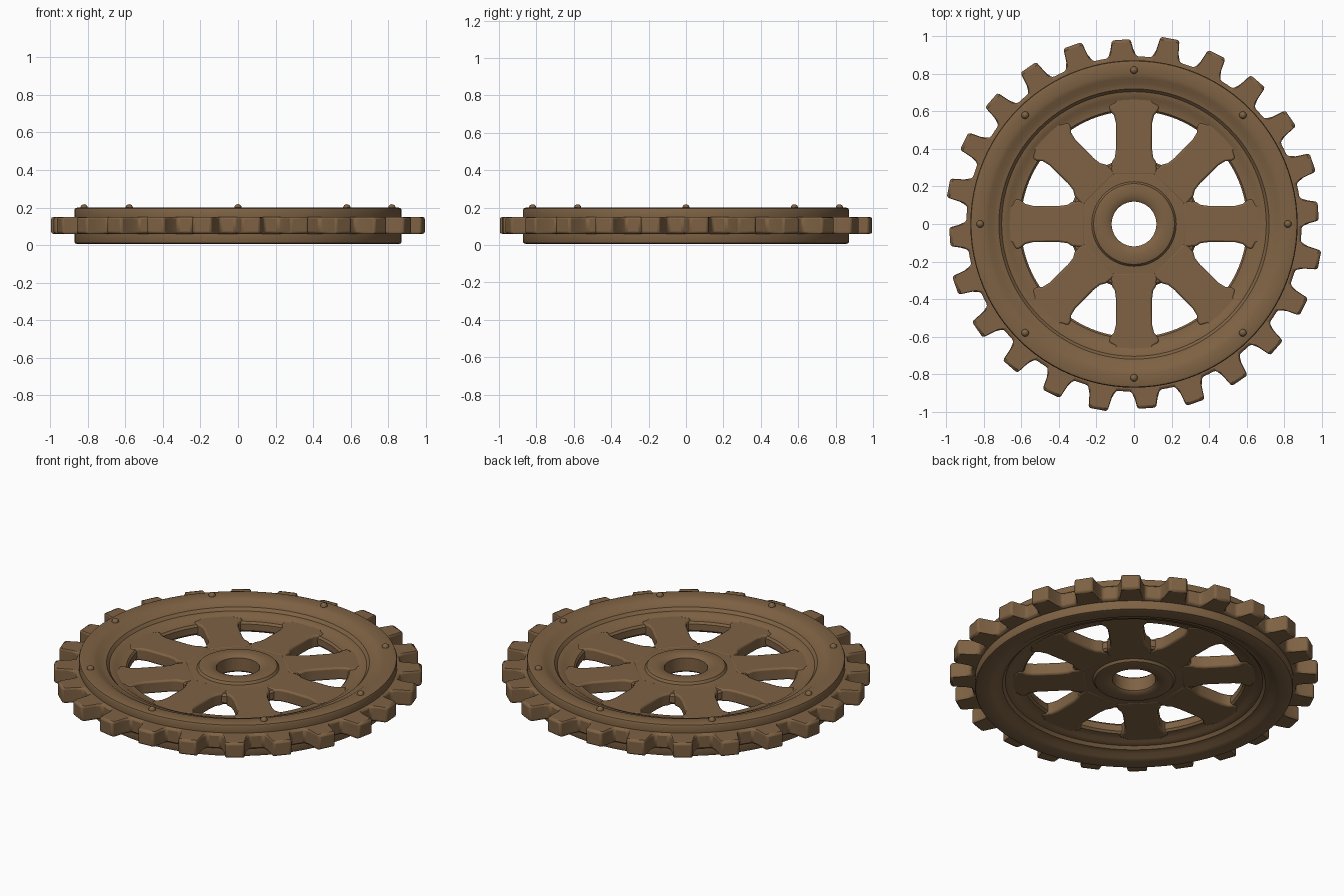
import bpy, bmesh, math

if "Cube" in bpy.data.objects:
    bpy.data.objects.remove(bpy.data.objects["Cube"])

mat = bpy.data.materials.new("worn_brown")
mat.diffuse_color = (0.21, 0.122, 0.057, 1)
mat.use_nodes = True
mat.node_tree.nodes["Principled BSDF"].inputs["Base Color"].default_value = mat.diffuse_color
TAU = 2 * math.pi
MID = 0.103


def finish(bm, name, bevel=0.0, angle=35):
    bmesh.ops.recalc_face_normals(bm, faces=bm.faces[:])
    me = bpy.data.meshes.new(name)
    bm.to_mesh(me)
    bm.free()
    ob = bpy.data.objects.new(name, me)
    bpy.context.collection.objects.link(ob)
    me.materials.append(mat)
    if bevel:
        m = ob.modifiers.new("soft_edges", 'BEVEL')
        m.width, m.segments, m.limit_method = bevel, 2, 'ANGLE'
    bpy.ops.object.select_all(action='DESELECT')
    ob.select_set(True)
    bpy.context.view_layer.objects.active = ob
    bpy.ops.object.shade_smooth_by_angle(angle=math.radians(angle))
    return ob


def lathe(name, half, n=96):
    """Upper half (r, z) profile, mirrored in z = MID and swept round z."""
    profile = half + [(r, 2 * MID - z) for r, z in reversed(half)]
    bm = bmesh.new()
    rings = [[bm.verts.new((r * math.cos(TAU * i / n), r * math.sin(TAU * i / n), z))
              for r, z in profile] for i in range(n)]
    k = len(profile)
    for i in range(n):
        a, b = rings[i], rings[(i + 1) % n]
        for j in range(k):
            bm.faces.new((a[j], b[j], b[(j + 1) % k], a[(j + 1) % k]))
    return finish(bm, name)


# Stepped rim, thin at its inner edge, same on both faces
lathe("rim", [(0.603, 0.122), (0.613, 0.134), (0.66, 0.138), (0.675, 0.149),
              (0.705, 0.153), (0.72, 0.170), (0.75, 0.175), (0.775, 0.192),
              (0.80, 0.198), (0.855, 0.20), (0.868, 0.196), (0.872, 0.187),
              (0.872, 0.155)])

# Hub plate where the spokes meet, and raised collar around the bore
lathe("hub_plate", [(0.14, 0.14), (0.30, 0.138), (0.335, 0.134), (0.346, 0.122)])
lathe("hub_collar", [(0.119, 0.142), (0.13, 0.152), (0.165, 0.157), (0.20, 0.156),
                     (0.215, 0.152), (0.226, 0.138)])

# Eight spokes, flared at both ends
half = [(0.26, 0.125), (0.33, 0.118), (0.355, 0.102), (0.40, 0.096), (0.54, 0.097),
        (0.58, 0.107), (0.605, 0.13), (0.63, 0.135), (0.65, 0.10), (0.70, 0.095)]
outline = half + [(x, -y) for x, y in reversed(half)]
for s in range(8):
    c, d = math.cos(TAU * s / 8), math.sin(TAU * s / 8)
    bm = bmesh.new()
    lo, hi = [[bm.verts.new((x * c - y * d, x * d + y * c, z)) for x, y in outline]
              for z in (MID - 0.037, MID + 0.037)]
    n = len(outline)
    bm.faces.new(lo)
    bm.faces.new(hi)
    for i in range(n):
        bm.faces.new((lo[i], lo[(i + 1) % n], hi[(i + 1) % n], hi[i]))
    finish(bm, f"spoke_{s + 1}", 0.01)

# Toothed ring of 24 teeth, those nearest the axes slightly worn down
tooth = [(-7.5, 0.893), (-4.9, 0.893), (-3.7, 0.935), (-2.9, 1.008),
         (2.9, 1.008), (3.7, 0.935), (4.9, 0.893)]
bm = bmesh.new()
cols = []
for t in range(24):
    for a, r in tooth:
        if t % 6 == 0 and r > 1:
            r = 0.985
        th = math.radians(4 + 15 * t + a)
        cols.append([bm.verts.new((q * math.cos(th), q * math.sin(th), z))
                     for q, z in ((0.84, 0.06), (r, 0.06), (r, 0.15), (0.84, 0.15))])
for i, a in enumerate(cols):
    b = cols[(i + 1) % len(cols)]
    for j in range(4):
        bm.faces.new((a[j], b[j], b[(j + 1) % 4], a[(j + 1) % 4]))
finish(bm, "toothed_ring", 0.012)

# Small rivets on the upper rim
bm = bmesh.new()
for s in range(8):
    a = TAU * s / 8
    res = bmesh.ops.create_uvsphere(bm, u_segments=12, v_segments=8, radius=1)
    for v in res["verts"]:
        v.co = (v.co.x * 0.02 + 0.82 * math.cos(a),
                v.co.y * 0.02 + 0.82 * math.sin(a), v.co.z * 0.02 + 0.198)
finish(bm, "rivets", 0, 60)
